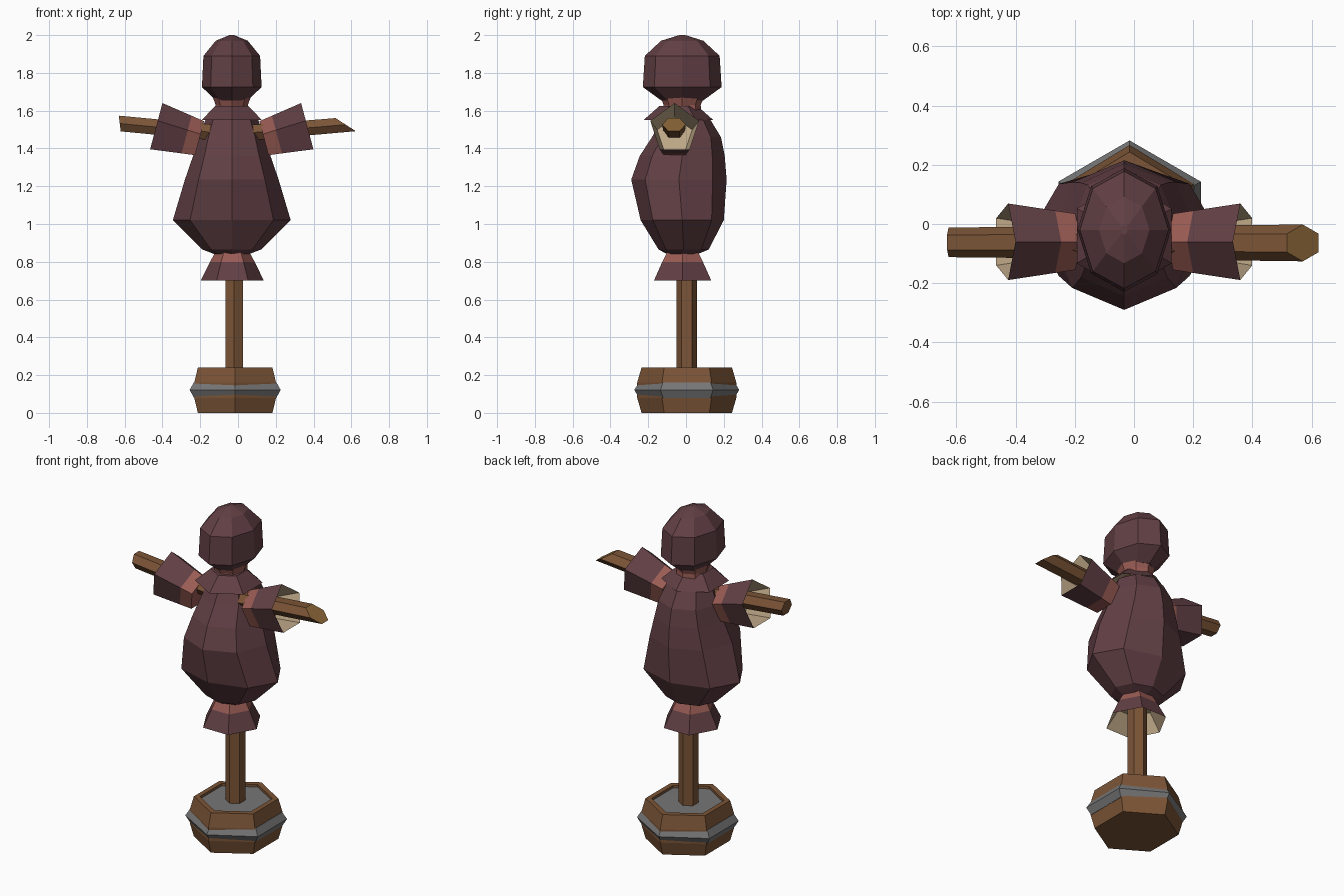
import bpy, bmesh, math
from mathutils import Vector

cube = bpy.data.objects.get("Cube")
if cube:
    bpy.data.objects.remove(cube)


def material(name, r, g, b):
    m = bpy.data.materials.new(name)
    m.use_nodes = True
    m.diffuse_color = (r, g, b, 1)
    m.node_tree.nodes["Principled BSDF"].inputs["Base Color"].default_value = (r, g, b, 1)
    return m


cloth = material("plum cloth", 0.12, 0.05, 0.058)
trim = material("salmon trim", 0.32, 0.105, 0.088)
lining = material("beige lining", 0.53, 0.40, 0.25)
wood = material("brown wood", 0.20, 0.09, 0.038)
cut_wood = material("cut wood", 0.26, 0.135, 0.04)
metal = material("grey metal", 0.18, 0.18, 0.18)

AXIS_X = -0.033  # centre line of the figure


def ring(centre, u, v, n, phase=0.0):
    """Polygon of n points around centre, spanned by half-axes u and v."""
    c, u, v = Vector(centre), Vector(u), Vector(v)
    steps = [phase + math.tau * i / n for i in range(n)]
    return [c + u * math.cos(a) + v * math.sin(a) for a in steps]


def flat_ring(x, y, z, rx, ry, n, phase=0.0):
    return ring((x, y, z), (rx, 0, 0), (0, ry, 0), n, phase)


def loft(name, rings, bands, start, end):
    """Skin the rings; bands give one material per strip, start/end the caps."""
    mats = list(dict.fromkeys([start, *bands, end]))
    bm = bmesh.new()
    loops = [[bm.verts.new(p) for p in r] for r in rings]
    n = len(loops[0])
    for a, b, mat in zip(loops, loops[1:], bands):
        for i in range(n):
            j = (i + 1) % n
            bm.faces.new((a[i], a[j], b[j], b[i])).material_index = mats.index(mat)
    bm.faces.new(loops[0]).material_index = mats.index(start)
    bm.faces.new(loops[-1]).material_index = mats.index(end)
    bmesh.ops.recalc_face_normals(bm, faces=bm.faces)
    mesh = bpy.data.meshes.new(name)
    bm.to_mesh(mesh)
    bm.free()
    for m in mats:
        mesh.materials.append(m)
    obj = bpy.data.objects.new(name, mesh)
    bpy.context.collection.objects.link(obj)
    return obj


def lathe(name, x, y, profile, bands, start, end, n, phase=0.0, sy=1.0):
    rings = [flat_ring(x, y, z, r, r * sy, n, phase) for r, z in profile]
    return loft(name, rings, bands, start, end)


UP = math.pi / 2

# Barrel foot with a recessed grey top, its hoop, and the pole
lathe("barrel_base", -0.015, 0.004,
      [(0.228, 0), (0.25, 0.08), (0.25, 0.16), (0.228, 0.24), (0.195, 0.24), (0.195, 0.225)],
      [wood] * 5, wood, metal, 6, UP, 1.05)
lathe("barrel_hoop", -0.015, 0.004,
      [(0.24, 0.08), (0.252, 0.08), (0.278, 0.122), (0.252, 0.162), (0.24, 0.162)],
      [metal] * 4, metal, metal, 6, UP)
lathe("pole", -0.02, 0.004, [(0.054, 0.2), (0.054, 0.9)], [wood], wood, wood, 6, UP)

# Flared hem under the body
lathe("hem", -0.03, -0.018,
      [(0.085, 0.86), (0.118, 0.80), (0.167, 0.70), (0.1, 0.80)],
      [trim, cloth, lining], trim, lining, 6, 0, 1.05)

# Stuffed body: height, half width, front y, back y
body_rows = [
    (0.84, 0.09, -0.10, 0.06), (0.865, 0.155, -0.145, 0.12),
    (1.02, 0.312, -0.24, 0.20), (1.235, 0.248, -0.29, 0.215),
    (1.36, 0.205, -0.245, 0.205), (1.46, 0.175, -0.18, 0.185),
    (1.55, 0.14, -0.13, 0.13), (1.59, 0.08, -0.09, 0.06),
]
loft("body",
     [flat_ring(AXIS_X, (f + b) / 2, z, w, (b - f) / 2, 8) for z, w, f, b in body_rows],
     [cloth] * (len(body_rows) - 1), cloth, cloth)

# Collar, neck band and head
lathe("collar", AXIS_X, -0.04,
      [(0.1, 1.625), (0.185, 1.55), (0.1, 1.59)],
      [cloth, lining], cloth, lining, 6, UP)
lathe("neck", AXIS_X, -0.02, [(0.088, 1.57), (0.085, 1.63), (0.1, 1.67)],
      [trim] * 2, trim, trim, 8, 0, 1.15)
lathe("head", AXIS_X, -0.02,
      [(0.085, 1.655), (0.158, 1.725), (0.15, 1.89), (0.085, 1.97), (0.012, 2.0)],
      [cloth] * 4, cloth, cloth, 8, 0, 1.32)

# Crossbar branch, bent inside the body, with an oblique cut on its left end
loft("crossbar",
     [ring((-0.626, -0.062, 1.532), (0, 0.05, 0), (-0.006, 0, 0.048), 6),
      ring((-0.03, -0.062, 1.475), (0, 0.056, 0), (0, 0, 0.048), 6),
      ring((0.57, -0.064, 1.526), (0, 0.062, 0), (-0.062, 0, 0.04), 6)],
     [wood] * 2, wood, cut_wood)

# Open five-sided sleeves, mirrored about the figure's centre line
for side, name in ((1, "left_sleeve"), (-1, "right_sleeve")):
    inner, outer = Vector((0.173, -0.06, 1.445)), Vector((0.403, -0.06, 1.505))
    tilt = Vector((-0.257, 0, 0.966))
    rings = []
    for t, r in ((0, 0.103), (0.3, 0.114), (1, 0.14), (0.4, 0.1)):
        c, v = inner.lerp(outer, t), tilt * r
        rings.append(ring((AXIS_X + side * c.x, c.y, c.z), (0, r * 0.97, 0),
                          (side * v.x, 0, v.z), 5, UP))
    loft(name, rings, [trim, cloth, lining], trim, lining)
